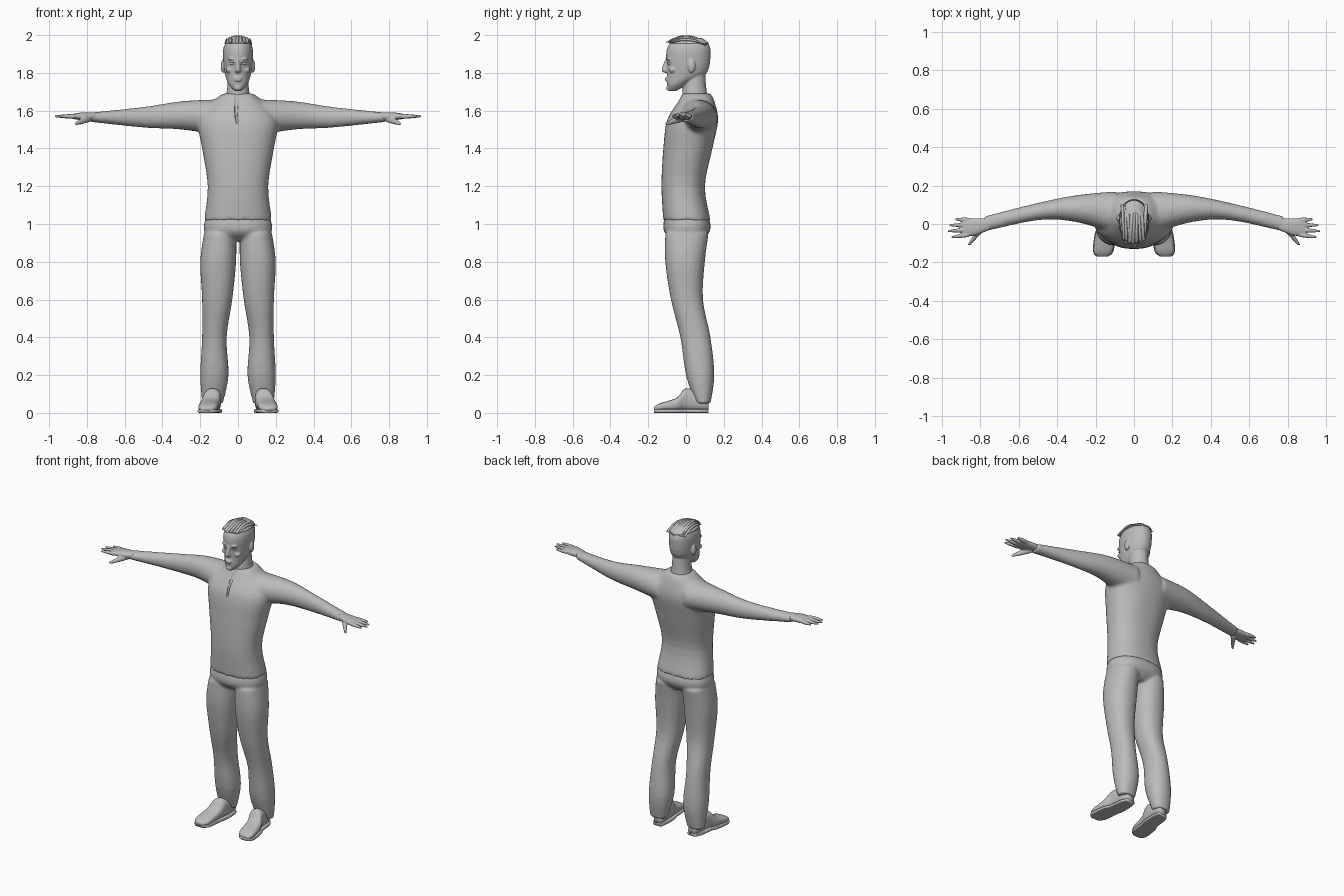
import bpy, bmesh, math, random
from mathutils import Vector, Matrix

random.seed(4)
if "Cube" in bpy.data.objects:
    bpy.data.objects.remove(bpy.data.objects["Cube"])

grey = (0.5, 0.5, 0.5, 1)
material = bpy.data.materials.new("plain grey")
material.use_nodes = True
material.diffuse_color = grey
material.node_tree.nodes["Principled BSDF"].inputs["Base Color"].default_value = grey


def spline(rows, steps=4):
    """Smoothly interpolate a list of cross-section rows."""
    vectors = [Vector(row) for row in rows]
    last = len(vectors) - 1
    smooth_rows = []
    for i in range(last):
        start, end = vectors[i], vectors[i + 1]
        tangent_in = (end - vectors[max(i - 1, 0)]) / 2
        tangent_out = (vectors[min(i + 2, last)] - start) / 2
        for step in range(steps):
            t = step / steps
            ease = t * t * (3 - 2 * t)
            smooth_rows.append(start.lerp(end, ease)
                               + tangent_in * t * (1 - t) ** 2
                               - tangent_out * t * t * (1 - t))
    return smooth_rows + [vectors[last]]


def superellipse(angle, low, high, power):
    value = abs(angle) ** (2 / power)
    return (low + high) / 2 + math.copysign(value, angle) * (high - low) / 2


def loft(bm, axis, rows, power=2.0, side=1, segments=28):
    """Rows hold a position on the axis, then low and high on the other two axes."""
    rings = []
    for along, low_u, high_u, low_v, high_v in spline(rows):
        ring = []
        for k in range(segments):
            angle = math.tau * k / segments
            u = superellipse(math.cos(angle), low_u, high_u, power)
            v = superellipse(math.sin(angle), low_v, high_v, power)
            x, y, z = {"x": (along, u, v), "y": (u, along, v), "z": (u, v, along)}[axis]
            ring.append(bm.verts.new((x * side, y, z)))
        rings.append(ring)
    for lower, upper in zip(rings, rings[1:]):
        for k in range(segments):
            bm.faces.new((lower[k - 1], lower[k], upper[k], upper[k - 1]))
    bm.faces.new(rings[0])
    bm.faces.new(rings[-1])


def symmetric(rows):
    """Expand height, half width, front and back into full rows."""
    return [(z, -half, half, front, back) for z, half, front, back in rows]


def ball(bm, centre, radii):
    matrix = Matrix.Translation(centre) @ Matrix.Diagonal((*radii, 1))
    bmesh.ops.create_uvsphere(bm, u_segments=16, v_segments=12, radius=1, matrix=matrix)


def ball_pair(bm, centre, radii):
    x, y, z = centre
    for side in (1, -1):
        ball(bm, (x * side, y, z), radii)


def finish(bm, name, voxel=0, softness=0):
    """Make an object, optionally merging its overlapping shells into one skin."""
    bmesh.ops.recalc_face_normals(bm, faces=bm.faces)
    for face in bm.faces:
        face.smooth = True
    mesh = bpy.data.meshes.new(name)
    bm.to_mesh(mesh)
    bm.free()
    mesh.materials.append(material)
    part = bpy.data.objects.new(name, mesh)
    bpy.context.collection.objects.link(part)
    if voxel:
        merge = part.modifiers.new("merge", "REMESH")
        merge.mode = "VOXEL"
        merge.voxel_size = voxel
        merge.use_smooth_shade = True
        soften = part.modifiers.new("soften", "SMOOTH")
        soften.iterations = softness
    return part


def carve(part, cutter):
    cutter.hide_render = True
    cutter.hide_viewport = True
    cut = part.modifiers.new("carve", "BOOLEAN")
    cut.operation = "DIFFERENCE"
    cut.object = cutter


# Shirt: torso and sleeves merged into one skin
bm = bmesh.new()
torso = [(1.02, .18, -.12, .13), (1.2, .16, -.13, .1), (1.4, .19, -.12, .14),
         (1.55, .21, -.1, .17), (1.65, .13, -.04, .15), (1.69, .08, -.02, .13)]
loft(bm, "z", symmetric(torso), 2.3, segments=48)
sleeve = [(.1, -.05, .17, 1.47, 1.66), (.3, .01, .15, 1.5, 1.65),
          (.5, .02, .11, 1.51, 1.62), (.78, -.04, .04, 1.54, 1.59)]
for side in (1, -1):
    loft(bm, "x", sleeve, side=side)
shirt = finish(bm, "shirt", .01, 5)

# Neck slit cut into the chest
bm = bmesh.new()
loft(bm, "z", [(1.53, -.01, 0, -.2, -.1), (1.6, -.02, 0, -.2, -.06),
               (1.7, -.02, .01, -.2, -.01)], 4)
carve(shirt, finish(bm, "neck_slit_cutter"))

# Trousers: hips and two legs
bm = bmesh.new()
hips = [(.91, .1, -.06, .08), (.95, .17, -.11, .12), (1, .18, -.12, .13), (1.08, .15, -.1, .1)]
loft(bm, "z", symmetric(hips), 2.4)
leg = [(.05, .08, .19, .05, .13), (.2, .05, .2, 0, .15), (.4, .06, .19, -.03, .13),
       (.6, .03, .19, -.08, .09), (.8, .01, .2, -.11, .1), (.95, .01, .18, -.11, .12)]
for side in (1, -1):
    loft(bm, "z", leg, 2.2, side)
finish(bm, "trousers", .009, 5)

# Shoe outline from heel to toe: y, inner edge, outer edge, height
shoe = [(.12, .1, .15, .06), (.08, .09, .17, .1), (0, .09, .18, .13),
        (-.05, .1, .2, .08), (-.14, .11, .21, .05), (-.17, .14, .19, .03)]
for side, label in ((1, "left"), (-1, "right")):
    bm = bmesh.new()
    loft(bm, "y", [(y, inner, outer, .01, top) for y, inner, outer, top in shoe], 2.6, side)
    finish(bm, label + "_shoe")

    bm = bmesh.new()
    rim = .004
    loft(bm, "y", [(y, inner - rim, outer + rim, 0, .02) for y, inner, outer, top in shoe], 6, side)
    finish(bm, label + "_sole")

    # Hand: palm, fanned fingers and thumb
    bm = bmesh.new()
    loft(bm, "x", [(.75, -.03, .03, 1.55, 1.59), (.83, -.06, .03, 1.55, 1.59),
                   (.89, -.06, .03, 1.56, 1.58)], 2.4, side)
    for finger, tip in enumerate((.93, .96, .97, .95)):
        rows = []
        for t in (0, .4, .9, 1):
            x = .86 + (tip - .86) * t
            y = (.02 - .025 * finger) * (1 + t / 4)
            radius = .012 * math.sqrt(1.1 - t * t)
            rows.append((x, y - radius, y + radius, 1.57 - radius, 1.57 + radius))
        loft(bm, "x", rows, 2, side, 12)
    rows = []
    for t in (0, .3, .6, .9, 1):
        x, z = .79 + .07 * t, 1.56 - .03 * t
        radius = .02 * math.sqrt(1.1 - t)
        rows.append((-.02 - .09 * t, x - radius, x + radius, z - radius, z + radius))
    loft(bm, "y", rows, 2, side, 12)
    finish(bm, label + "_hand", .004, 2)

# Head: neck, skull and face features
bm = bmesh.new()
loft(bm, "z", symmetric([(1.63, .08, -.01, .13), (1.7, .06, -.02, .11), (1.82, .05, 0, .1)]))
skull = [(1.705, .02, -.09, -.05), (1.74, .05, -.1, .01), (1.8, .07, -.1, .11),
         (1.9, .08, -.105, .13), (1.95, .07, -.09, .12), (1.98, .04, -.05, .08)]
loft(bm, "z", symmetric(skull), 2.1, segments=40)
nose = [(1.8, .01, -.11, -.08), (1.815, .016, -.13, -.08), (1.87, .008, -.11, -.08)]
loft(bm, "z", symmetric(nose))
for lip_height in (1.76, 1.772):
    ball(bm, (0, -.1, lip_height), (.022, .012, .006))
ball(bm, (0, -.09, 1.72), (.02, .015, .015))
ball_pair(bm, (.03, -.09, 1.873), (.024, .015, .007))
ball_pair(bm, (.045, -.07, 1.815), (.02, .02, .015))
ball_pair(bm, (.08, .03, 1.835), (.011, .02, .035))
head = finish(bm, "head", .0045, 3)

# Eyes set into carved sockets
bm = bmesh.new()
ball_pair(bm, (.032, -.106, 1.85), (.019, .016, .01))
carve(head, finish(bm, "eye_socket_cutter"))
bm = bmesh.new()
ball_pair(bm, (.032, -.083, 1.85), (.014, .014, .008))
finish(bm, "eyes")

# Hair cap follows the top of the skull
bm = bmesh.new()
grow = .005
cap = [(z + grow, half + grow, front - grow, back + grow)
       for z, half, front, back in skull if z > 1.92]
loft(bm, "z", symmetric(cap), 2.1)
finish(bm, "hair_cap")

# Swept-back locks arch from the fringe to the crown
bm = bmesh.new()
for lock in range(-4, 5):
    middle = lock * .014
    lean = random.uniform(-.1, .1)
    width = random.uniform(.008, .012)
    rows = []
    for t in (-1, -.8, -.4, 0, .4, .8, 1):
        y = .01 + .115 * t * (1 - abs(lock) / 20)
        x = middle + lean * y
        z = 1.992 - 3 * y * y - 5 * middle * middle
        thick = .007 * math.sqrt(1.05 - t * t)
        rows.append((y, x - width, x + width, z - thick, z + thick))
    loft(bm, "y", rows, segments=8)
finish(bm, "hair_locks")
